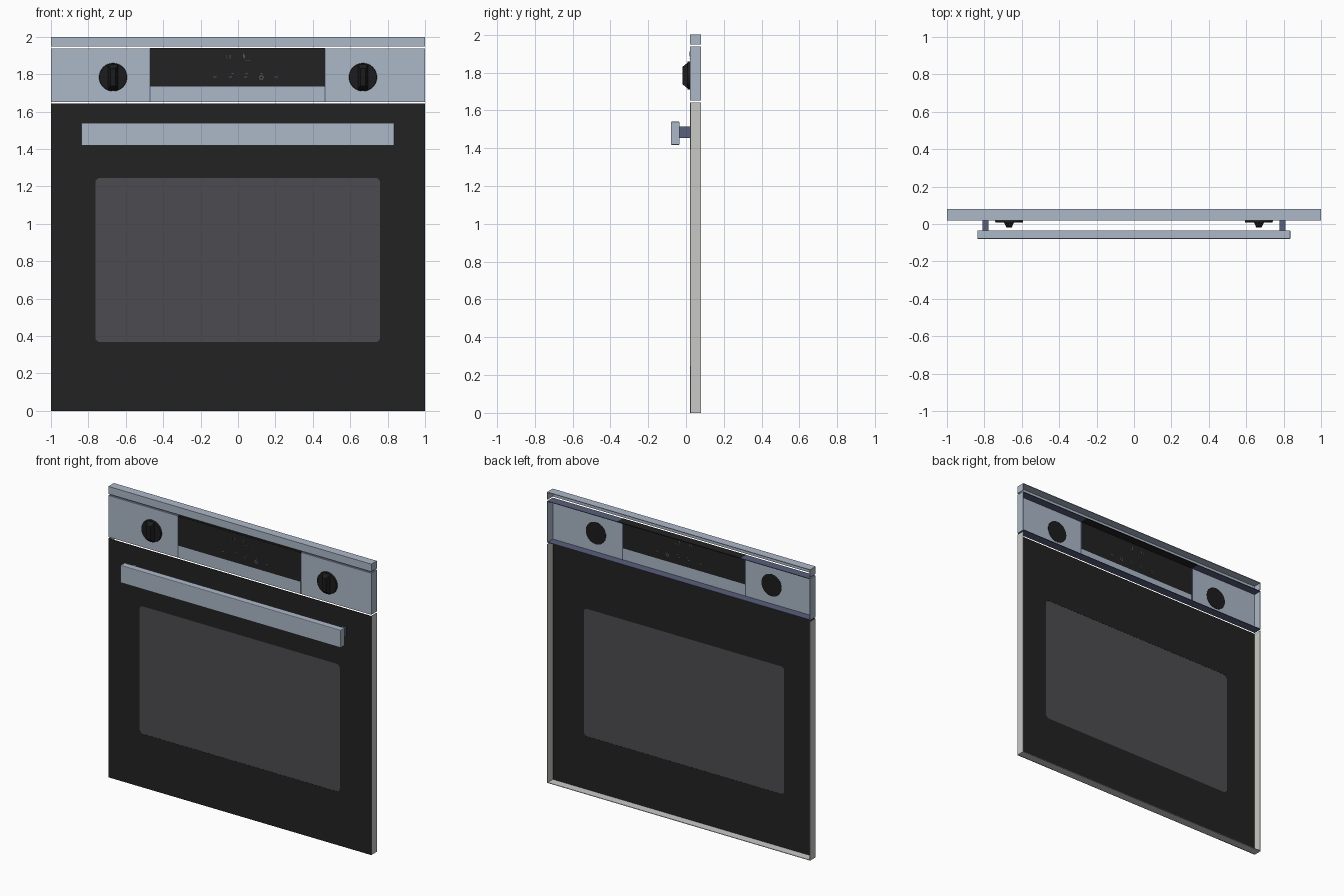
import bpy, bmesh, math
from mathutils import Matrix

if "Cube" in bpy.data.objects:
    bpy.data.objects.remove(bpy.data.objects["Cube"])


def mat(name, rgb):
    m = bpy.data.materials.new(name)
    m.diffuse_color = (*rgb, 1)
    m.use_nodes = True
    m.node_tree.nodes["Principled BSDF"].inputs["Base Color"].default_value = m.diffuse_color
    return m


STEEL = mat("brushed_steel", (0.413, 0.479, 0.578))
DARK_STEEL = mat("dark_steel", (0.098, 0.115, 0.205))
BLACK = mat("black_glass", (0.016, 0.016, 0.016))
WINDOW = mat("window_glass", (0.073, 0.071, 0.08))
GREY = mat("grey_side", (0.578, 0.59, 0.565))
KNOB = mat("knob_black", (0.012, 0.012, 0.013))
ICON = mat("icon_grey", (0.09, 0.09, 0.09))


def add(name, mesh, material):
    ob = bpy.data.objects.new(name, mesh)
    bpy.context.collection.objects.link(ob)
    mesh.materials.clear()
    mesh.materials.append(material)
    return ob


def from_bm(name, bm, material):
    bmesh.ops.recalc_face_normals(bm, faces=bm.faces)
    me = bpy.data.meshes.new(name)
    bm.to_mesh(me)
    bm.free()
    return add(name, me, material)


def box(name, x, y, z, material, bevel=0):
    bm = bmesh.new()
    bmesh.ops.create_cube(bm, size=1)
    for v in bm.verts:
        for i, (a, b) in enumerate((x, y, z)):
            v.co[i] = b if v.co[i] > 0 else a
    if bevel:
        bmesh.ops.bevel(bm, geom=bm.edges[:], offset=bevel, segments=2,
                        profile=0.5, affect='EDGES')
    return from_bm(name, bm, material)


def rounded(x0, x1, z0, z1, r, n=6):
    if r == 0:
        return [(x0, z0), (x1, z0), (x1, z1), (x0, z1)]
    pts = []
    corners = ((x1 - r, z1 - r), (x0 + r, z1 - r), (x0 + r, z0 + r), (x1 - r, z0 + r))
    for k, (cx, cz) in enumerate(corners):
        for i in range(n + 1):
            a = math.pi / 2 * (k + i / n)
            pts.append((cx + r * math.cos(a), cz + r * math.sin(a)))
    return pts


def plate(name, loops, y0, y1, material):
    """Flat upright plate filled between outlines, from y0 to y1."""
    cu = bpy.data.curves.new(name, 'CURVE')
    cu.dimensions = '2D'
    cu.fill_mode = 'BOTH'
    cu.extrude = (y1 - y0) / 2
    for pts in loops:
        sp = cu.splines.new('POLY')
        sp.points.add(len(pts) - 1)
        for p, (px, pz) in zip(sp.points, pts):
            p.co = (px, pz, 0, 1)
        sp.use_cyclic_u = True
    tmp = bpy.data.objects.new(name + "_curve", cu)
    me = bpy.data.meshes.new_from_object(tmp)
    bpy.data.objects.remove(tmp)
    me.transform(Matrix.Translation((0, (y0 + y1) / 2, 0)) @ Matrix.Rotation(math.pi / 2, 4, 'X'))
    me.name = name
    return add(name, me, material)


F, S, B = 0.02, 0.024, 0.08      # front face, back of the front sheet, rear edge
T = 0.004                        # sheet thickness

# Door: hollow tray, open at the back and top
hole = rounded(-0.763, 0.76, 0.368, 1.245, 0.025)
plate("door_front", [rounded(-1, 1, 0, 1.642, 0), hole], F, S, BLACK)
plate("door_window", [hole], F + 0.001, S - 0.001, WINDOW)
box("door_bottom", (-1, 1), (S, B), (0, T), GREY)

# Control panel: steel wings, lower centre piece and display
L, R = -0.47, 0.466
Z0, Z1, ZD = 1.652, 1.938, 1.735
box("panel_left", (-1, L - 0.003), (F, S), (Z0, Z1), STEEL)
box("panel_right", (R + 0.003, 1), (F, S), (Z0, Z1), STEEL)
box("panel_centre", (L + 0.003, R - 0.003), (F, S), (Z0, ZD), STEEL)
box("display", (L, R), (F, S), (ZD, Z1 - 0.003), BLACK)
box("display_top", (L, R), (F + 0.001, B), (Z1 - T, Z1 + 0.001), BLACK)
box("panel_bottom", (-1 + T, 1 - T), (S, B), (Z0, Z0 + T), DARK_STEEL)
box("panel_top_left", (-1 + T, L), (S, B), (Z1 - T, Z1), DARK_STEEL)
box("panel_top_right", (R, 1 - T), (S, B), (Z1 - T, Z1), DARK_STEEL)
for x in (L, R):
    box("panel_seam", (x - 0.004, x + 0.004), (F + 0.001, S + 0.001), (Z0, Z1 - 0.003), DARK_STEEL)

# Top trim: open at the back and bottom
box("trim_front", (-1, 1), (F, S), (1.948, 2), STEEL)
box("trim_top", (-1, 1), (S, B), (2 - T, 2), STEEL)

# Side flanges of the door, panel and trim
for s in (-1, 1):
    xs = tuple(sorted((s, s * (1 - T))))
    box("door_side", xs, (S, B), (T, 1.642), GREY)
    box("panel_side", xs, (S, B), (Z0, Z1), STEEL)
    box("trim_side", xs, (S, B), (1.948, 2 - T), STEEL)

# Handle bar on two posts
box("handle_bar", (-0.838, 0.836), (-0.08, -0.034), (1.418, 1.54), STEEL, 0.004)
for s in (-1, 1):
    box("handle_post", (s * 0.795 - 0.016, s * 0.795 + 0.016), (-0.036, F), (1.453, 1.515), DARK_STEEL)

# Knobs: round base with a tapered upright grip
for s in (-1, 1):
    cx, cz = s * 0.668, 1.784
    bm = bmesh.new()
    bmesh.ops.create_cone(bm, cap_ends=True, segments=48, radius1=0.076, radius2=0.073, depth=0.018,
                          matrix=Matrix.Translation((cx, 0.017, cz)) @ Matrix.Rotation(math.pi / 2, 4, 'X'))
    base = from_bm("knob_base", bm, KNOB)
    base.select_set(True)
    bpy.context.view_layer.objects.active = base
    bpy.ops.object.shade_smooth_by_angle(angle=math.radians(30))
    base.select_set(False)
    grip = box("knob_grip", (-1, 1), (-0.019, 0.009), (-1, 1), KNOB)
    for v in grip.data.vertices:
        w, h = (0.014, 0.046) if v.co.y < 0 else (0.027, 0.068)
        v.co.x, v.co.z = cx + v.co.x * w, cz + v.co.z * h

# Display marks: small dashes, clock bars and a ring
marks = [(x, 1.786, 0.018, 0.005) for x in (-0.125, -0.04, 0.04, 0.205)]
marks += [(x, 1.803, 0.012, 0.004) for x in (-0.03, 0.045, 0.125)]
marks += [(x, 1.893, 0.005, 0.018) for x in (-0.06, -0.042, 0.035)]
marks += [(0.052, 1.875, 0.025, 0.004), (0.03, 1.9, 0.004, 0.02)]
for x, z, w, h in marks:
    box("display_mark", (x - w / 2, x + w / 2), (F - 0.001, S + 0.001), (z - h / 2, z + h / 2), ICON)
ring = [[(0.125 + r * math.cos(i * math.pi / 10), 1.782 + r * math.sin(i * math.pi / 10))
         for i in range(20)] for r in (0.013, 0.007)]
plate("display_ring", ring, F - 0.001, S + 0.001, ICON)
